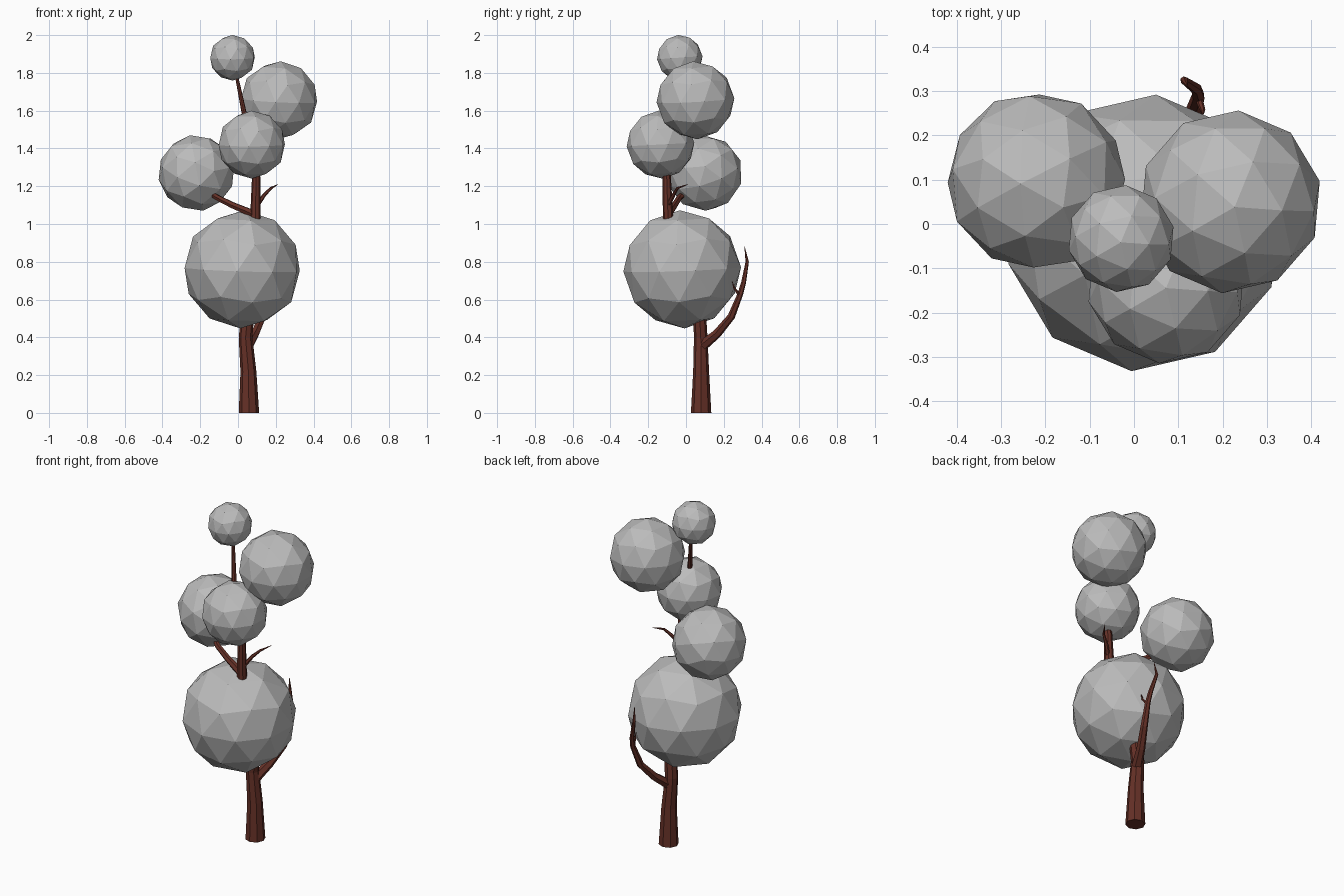
import bpy
from math import radians

cube = bpy.data.objects.get("Cube")
if cube:
    bpy.data.objects.remove(cube, do_unlink=True)


def material(name, color):
    m = bpy.data.materials.new(name)
    m.use_nodes = True
    m.diffuse_color = (*color, 1)
    m.node_tree.nodes["Principled BSDF"].inputs["Base Color"].default_value = (*color, 1)
    return m


foliage = material("foliage grey", (0.5, 0.5, 0.5))
bark = material("bark brown", (0.13, 0.03, 0.02))


def ball(name, center, radius, rotation):
    """Faceted foliage ball."""
    bpy.ops.mesh.primitive_ico_sphere_add(subdivisions=2, radius=radius, location=center,
                                          rotation=[radians(a) for a in rotation])
    ob = bpy.context.object
    ob.name = name
    ob.data.materials.append(foliage)


def limb(name, points, resolution=1):
    """Tapered faceted tube through (x, y, z, radius) points."""
    curve = bpy.data.curves.new(name, "CURVE")
    curve.dimensions = "3D"
    curve.bevel_depth = 1
    curve.bevel_resolution = resolution
    curve.use_fill_caps = True
    spline = curve.splines.new("POLY")
    spline.points.add(len(points) - 1)
    spline.use_smooth = False
    for p, (x, y, z, r) in zip(spline.points, points):
        p.co = (x, y, z, 1)
        p.radius = r
    ob = bpy.data.objects.new(name, curve)
    bpy.context.collection.objects.link(ob)
    curve.materials.append(bark)
    bpy.ops.object.select_all(action="DESELECT")
    ob.select_set(True)
    bpy.context.view_layer.objects.active = ob
    bpy.ops.object.convert(target="MESH")


# Foliage balls
ball("lower_foliage", (0.022, -0.02, 0.76), 0.313, (2, 2, -5))
ball("right_foliage", (-0.22, 0.097, 1.27), 0.203, (20, 15, 10))
ball("middle_foliage", (0.073, -0.135, 1.42), 0.18, (3, 0, -5))
ball("left_foliage", (0.217, 0.05, 1.655), 0.207, (3, 3, -5))
ball("top_foliage", (-0.029, -0.033, 1.88), 0.121, (4, 0, -5))

# Trunk running through the balls
limb("trunk", [(0.058, 0.08, 0, 0.054), (0.055, 0.08, 0.22, 0.042), (0.04, 0.078, 0.4, 0.036),
               (0.055, 0.07, 0.56, 0.034), (0.08, -0.03, 0.8, 0.032), (0.092, -0.095, 1.03, 0.028),
               (0.096, -0.102, 1.25, 0.022), (0.07, -0.12, 1.42, 0.018),
               (0.03, -0.08, 1.6, 0.013), (-0.003, -0.04, 1.76, 0.009),
               (-0.02, -0.033, 1.86, 0.006)], 2)

# Branches into the side balls
limb("right_branch", [(0.09, -0.095, 1.05, 0.022), (-0.03, -0.06, 1.1, 0.018),
                      (-0.11, -0.035, 1.14, 0.016), (-0.2, 0.04, 1.2, 0.012)])
limb("left_branch", [(0.07, -0.12, 1.42, 0.016), (0.14, -0.04, 1.53, 0.013),
                     (0.2, 0.04, 1.64, 0.008)])

# Bare twigs
limb("left_twig", [(0.095, -0.1, 1.09, 0.013), (0.14, -0.065, 1.155, 0.01),
                   (0.175, -0.045, 1.19, 0.007), (0.212, 0.01, 1.21, 0.001)])
limb("back_branch", [(0.05, 0.08, 0.35, 0.03), (0.09, 0.165, 0.42, 0.024),
                     (0.13, 0.24, 0.51, 0.02), (0.145, 0.288, 0.63, 0.015),
                     (0.14, 0.305, 0.69, 0.013), (0.113, 0.324, 0.8, 0.009),
                     (0.12, 0.31, 0.88, 0.001)])
limb("back_twig", [(0.145, 0.286, 0.62, 0.009), (0.155, 0.256, 0.66, 0.006),
                   (0.155, 0.245, 0.695, 0.001)])
